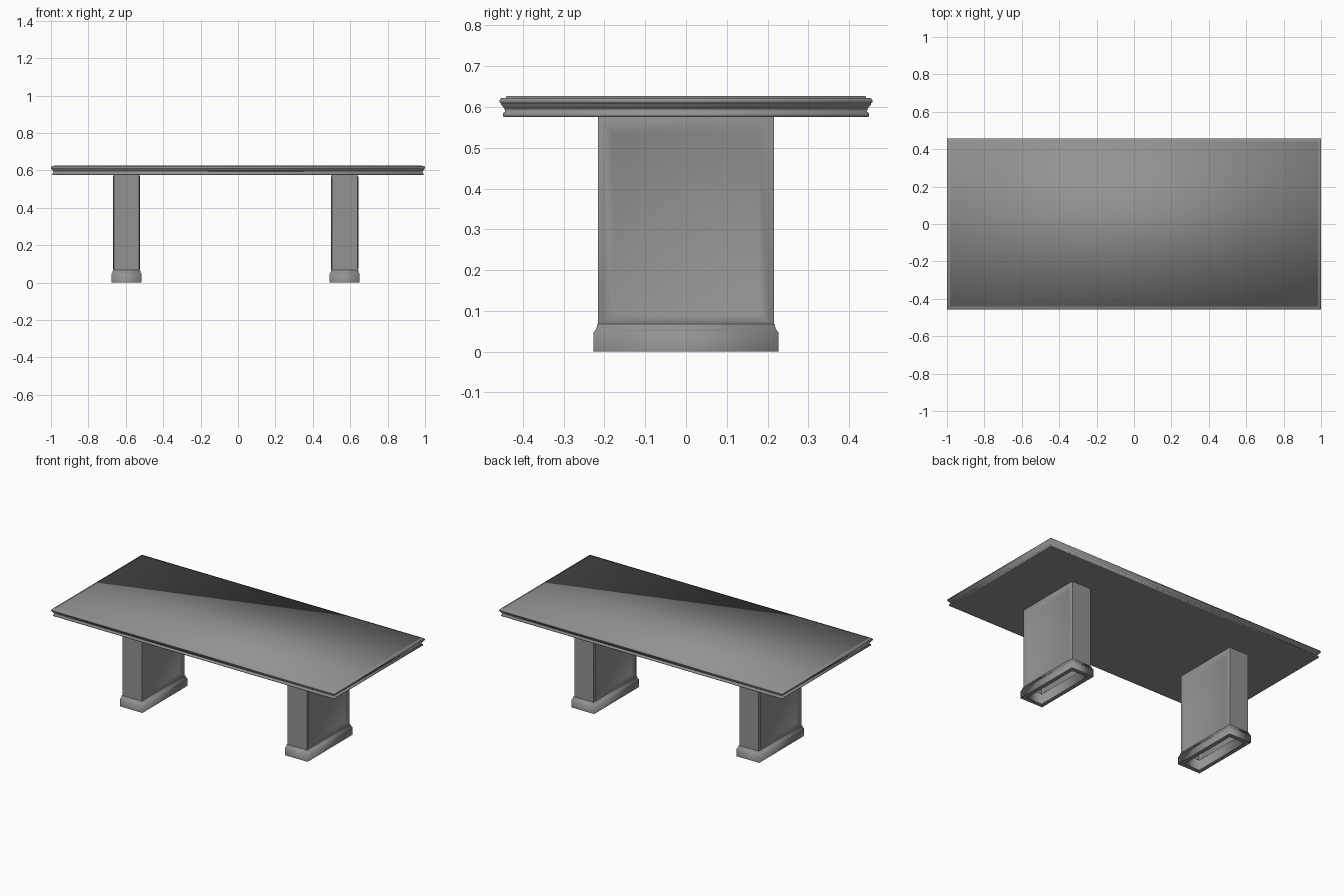
import bpy, bmesh

if "Cube" in bpy.data.objects:
    bpy.data.objects.remove(bpy.data.objects["Cube"])

grey = bpy.data.materials.new("dark_grey")
grey.diffuse_color = (0.29, 0.29, 0.29, 1)
grey.use_nodes = True
grey.node_tree.nodes["Principled BSDF"].inputs["Base Color"].default_value = grey.diffuse_color


def loft(name, rings, cx=0, cap_first=False, cap_last=False, crisp=()):
    """Skin a stack of rectangles given as (half x, half y, z)."""
    bm = bmesh.new()
    loops = []
    for hx, hy, z in rings:
        loops.append([bm.verts.new((cx + sx * hx, sy * hy, z))
                      for sx, sy in ((-1, -1), (1, -1), (1, 1), (-1, 1))])
    for a, b in zip(loops, loops[1:]):
        for i in range(4):
            j = (i + 1) % 4
            bm.faces.new((a[i], a[j], b[j], b[i]))
    if cap_first:
        bm.faces.new(loops[0][::-1])
    if cap_last:
        bm.faces.new(loops[-1])
    # rings that keep a hard edge
    for k in crisp:
        for i in range(4):
            bm.edges.get((loops[k][i], loops[k][i - 1])).smooth = False
    return finish(name, bm)


def finish(name, bm):
    """Soft shading that rolls over the corners."""
    bm.normal_update()
    for f in bm.faces:
        f.smooth = True
    me = bpy.data.meshes.new(name)
    bm.to_mesh(me)
    bm.free()
    me.materials.append(grey)
    ob = bpy.data.objects.new(name, me)
    bpy.context.collection.objects.link(ob)
    return ob


# Moulded table top: (overhang inset, height)
edge = [(0.012, 0.575), (0.008, 0.577), (0.008, 0.585), (0.014, 0.589),
        (0.011, 0.597), (0.004, 0.605), (0.004, 0.609), (0.0, 0.611),
        (0.0, 0.617), (0.004, 0.622), (0.016, 0.6225), (0.0165, 0.627)]
loft("table_top", [(1 - d, 0.457 - d, z) for d, z in edge],
     cap_first=True, cap_last=True, crisp=(0,))


def pedestal_body(name, cx):
    # Hollow box; each broad face has a raised bead around a sunken panel
    hy, z0, z1 = 0.216, 0.066, 0.576
    bm = bmesh.new()
    frames = [(hy, z0, z1, 0.068), (hy - 0.012, z0 + 0.006, z1 - 0.012, 0.073),
              (hy - 0.038, 0.092, 0.533, 0.060)]
    sides = []
    for s in (-1, 1):
        loops = [[bm.verts.new((cx + s * x, s * y, z)) for y, z in
                  ((-w, lo), (w, lo), (w, hi), (-w, hi))]
                 for w, lo, hi, x in frames]
        for a, b in zip(loops, loops[1:]):
            for i in range(4):
                j = (i + 1) % 4
                bm.faces.new((a[i], a[j], b[j], b[i]))
        bm.faces.new(loops[-1])
        sides.append(loops[0])
    l, r = sides
    for quad in ((l[1], r[0], r[3], l[2]), (r[1], l[0], l[3], r[2])):
        # crisp upright corners
        for e in bm.faces.new(quad).edges:
            e.smooth = False
    bmesh.ops.recalc_face_normals(bm, faces=bm.faces)
    return finish(name, bm)


# Plinth: inner wall, bottom rim, outer wall, cove up to the body
plinth = [(0.055, 0.20, 0.066), (0.055, 0.20, 0.0), (0.08, 0.227, 0.0),
          (0.08, 0.227, 0.048), (0.076, 0.223, 0.052),
          (0.074, 0.219, 0.058), (0.073, 0.218, 0.067), (0.066, 0.214, 0.068)]

for side, cx in (("left", -0.596), ("right", 0.570)):
    pedestal_body(side + "_pedestal", cx)
    loft(side + "_plinth", plinth, cx, crisp=(1, 2))
